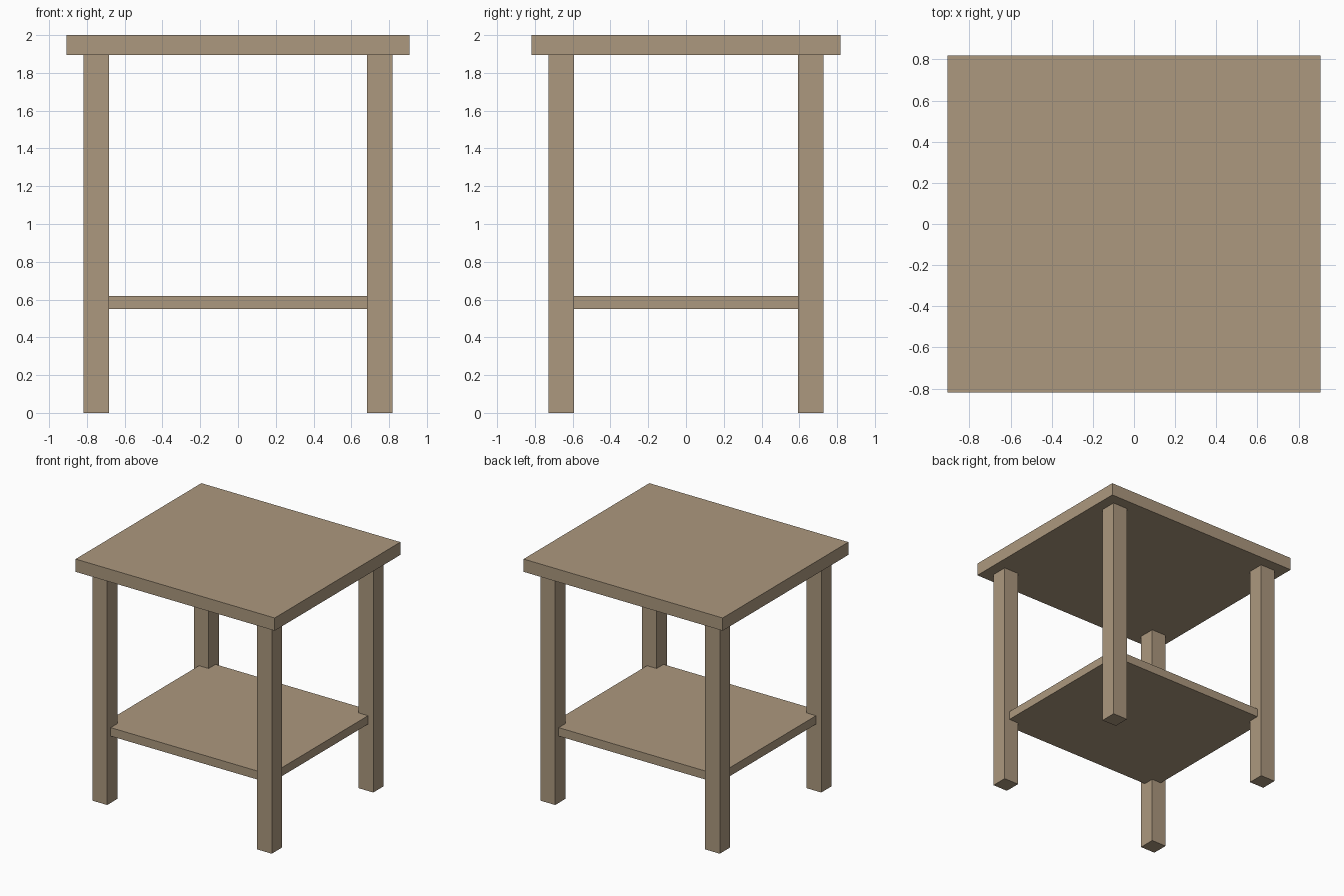
import bpy

# Remove the default cube only
default = bpy.data.objects.get("Cube")
if default:
    bpy.data.objects.remove(default, do_unlink=True)

# Single wood colour
WOOD = (0.413, 0.314, 0.209, 1.0)
wood = bpy.data.materials.new("light_brown_wood")
wood.use_nodes = True
wood.diffuse_color = WOOD
bsdf = next(n for n in wood.node_tree.nodes if n.type == 'BSDF_PRINCIPLED')
bsdf.inputs["Base Color"].default_value = WOOD


def add_box(name, centre_xy, size_xy, bottom, top):
    """Flat-faced box standing between two heights."""
    x, y = centre_xy
    bpy.ops.mesh.primitive_cube_add(size=1, location=(x, y, (bottom + top) / 2))
    box = bpy.context.object
    box.name = box.data.name = name
    box.scale = (*size_xy, top - bottom)
    bpy.ops.object.transform_apply(location=False, rotation=False, scale=True)
    box.data.materials.append(wood)
    return box


TOP_BOTTOM = 1.895
LEG = 0.135
LEG_X, LEG_Y = 0.75, 0.66

# Table top
add_box("table_top", (0, 0), (1.814, 1.636), TOP_BOTTOM, 2.0)

# Lower shelf, notched into the legs
add_box("lower_shelf", (0, 0), (1.54, 1.364), 0.55, 0.62)

# Four square legs
for side, sx in (("left", 1), ("right", -1)):
    for end, sy in (("front", -1), ("back", 1)):
        add_box(f"{end}_{side}_leg", (sx * LEG_X, sy * LEG_Y), (LEG, LEG), 0, TOP_BOTTOM)
